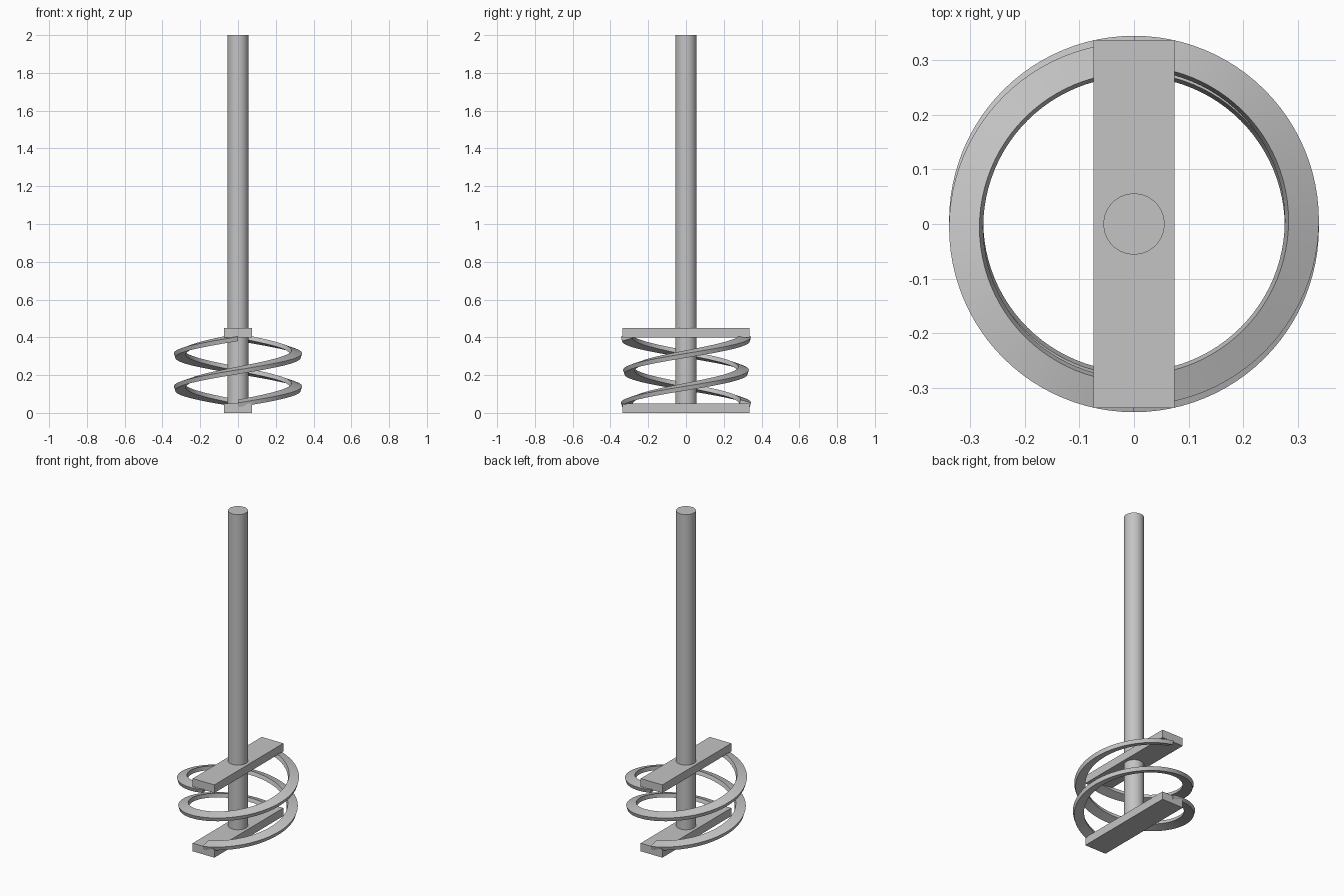
import bpy, bmesh
from math import cos, sin, pi, radians
from mathutils import Matrix, Vector

cube = bpy.data.objects.get("Cube")
if cube:
    bpy.data.objects.remove(cube, do_unlink=True)

steel = bpy.data.materials.new("grey_steel")
steel.use_nodes = True
GREY = (0.55, 0.55, 0.55, 1)
steel.diffuse_color = GREY
steel.node_tree.nodes["Principled BSDF"].inputs["Base Color"].default_value = GREY


def finish(name, bm, smooth=False):
    bmesh.ops.recalc_face_normals(bm, faces=bm.faces)
    mesh = bpy.data.meshes.new(name)
    bm.to_mesh(mesh)
    bm.free()
    mesh.materials.append(steel)
    obj = bpy.data.objects.new(name, mesh)
    bpy.context.collection.objects.link(obj)
    if smooth:
        bpy.ops.object.select_all(action="DESELECT")
        obj.select_set(True)
        bpy.context.view_layer.objects.active = obj
        bpy.ops.object.shade_smooth_by_angle(angle=radians(30))
    return obj


def cross_bar(name, z_mid):
    bm = bmesh.new()
    bmesh.ops.create_cube(bm, size=1, matrix=Matrix.Translation((0, 0, z_mid))
                          @ Matrix.Diagonal((0.148, 0.674, 0.05, 1)))
    finish(name, bm)


def ribbon(name, start, shift):
    """One full rising turn of a rectangular strip, tilted down outwards."""
    radius, width, thick, tilt, steps = 0.3075, 0.058, 0.024, 0.29, 96
    corners = []
    for u, v in ((-1, -1), (1, -1), (1, 1), (-1, 1)):
        a, b = u * width / 2, v * thick / 2
        corners.append((a * cos(tilt) + b * sin(tilt), b * cos(tilt) - a * sin(tilt)))
    bm = bmesh.new()
    rings = []
    for i in range(steps + 1):
        t = i / steps
        angle = start + 2 * pi * t
        out = Vector((cos(angle), sin(angle), 0))
        base = Vector((0, shift, 0.05 + 0.35 * t))
        rings.append([bm.verts.new(base + out * (radius + r) + Vector((0, 0, h)))
                      for r, h in corners])
    for low, high in zip(rings, rings[1:]):
        for k in range(4):
            n = (k + 1) % 4
            bm.faces.new((low[k], low[n], high[n], high[k]))
    bm.faces.new(rings[0])
    bm.faces.new(rings[-1])
    finish(name, bm, smooth=True)


# Central shaft
bm = bmesh.new()
bmesh.ops.create_cone(bm, cap_ends=True, segments=64, radius1=0.056, radius2=0.056,
                      depth=1.98, matrix=Matrix.Translation((0, 0, 1.01)))
finish("shaft", bm, smooth=True)

# Flat bars holding the ribbon ends
cross_bar("lower_bar", 0.025)
cross_bar("upper_bar", 0.425)

# Pair of opposed mixing ribbons
ribbon("front_ribbon", -pi / 2, -0.006)
ribbon("back_ribbon", pi / 2, 0.006)
